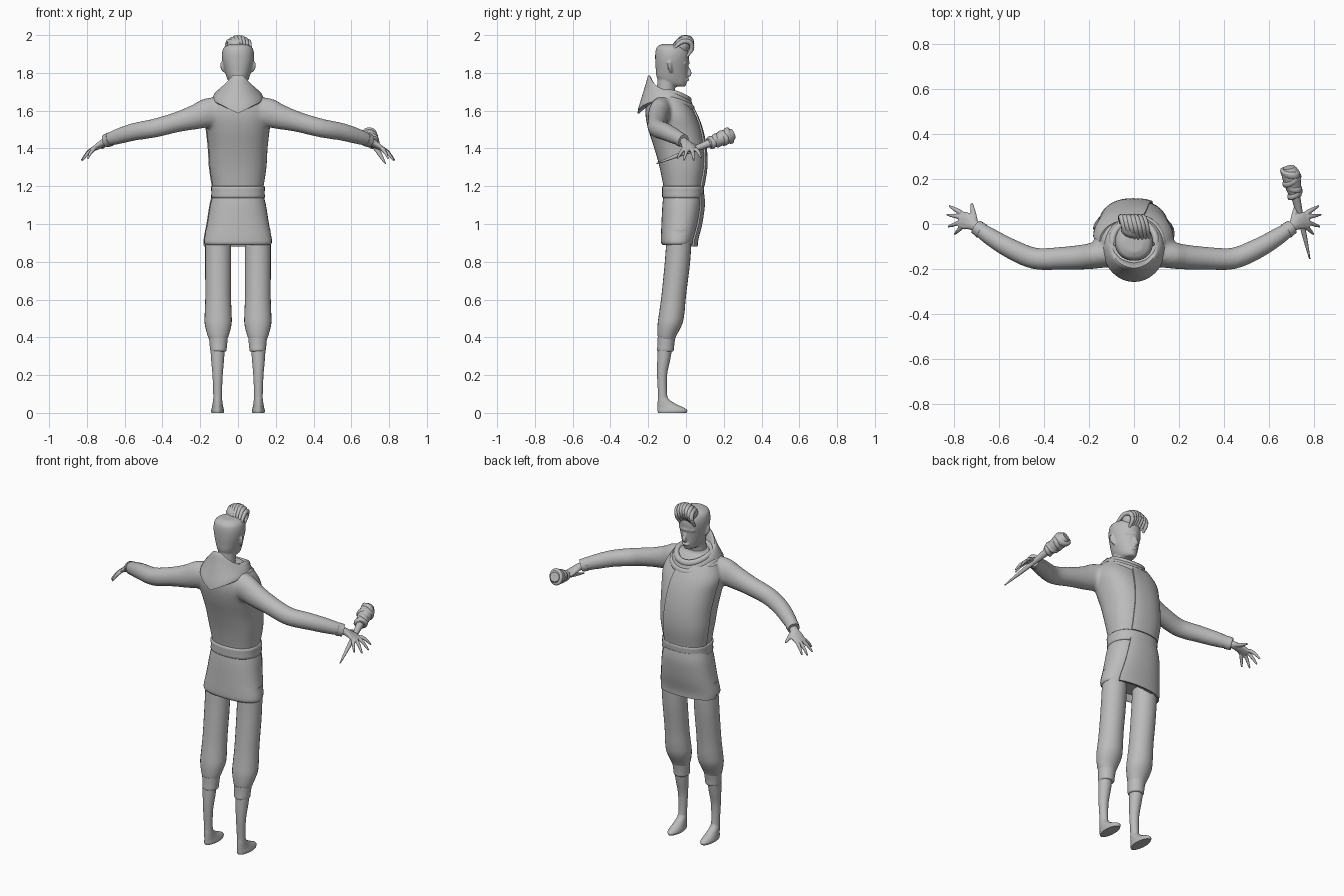
import bpy, bmesh, math
from mathutils import Vector as V

if "Cube" in bpy.data.objects:
    bpy.data.objects.remove(bpy.data.objects["Cube"])

grey = bpy.data.materials.new("plain_grey")
grey.diffuse_color = (0.5, 0.5, 0.5, 1)
grey.use_nodes = True
grey.node_tree.nodes["Principled BSDF"].inputs["Base Color"].default_value = grey.diffuse_color


def smooth_rows(rows, k=4):
    """Catmull-Rom interpolation of rows of numbers."""
    out = []
    for i in range(len(rows) - 1):
        a, b = rows[max(i - 1, 0)], rows[i]
        c, d = rows[i + 1], rows[min(i + 2, len(rows) - 1)]
        for j in range(k):
            t = j / k
            out.append([0.5 * (2 * q + (r - p) * t + (2 * p - 5 * q + 4 * r - s) * t * t
                               + (3 * q - p - 3 * r + s) * t ** 3)
                        for p, q, r, s in zip(a, b, c, d)])
    out.append(list(rows[-1]))
    return out


def spow(v, p):
    return math.copysign(abs(v) ** p, v)


def level_point(a, z, y0, y1, rx, xc=0, p=1.0, grow=0):
    """Point on a horizontal rounded cross-section."""
    return V((xc + (rx + grow) * spow(math.cos(a), p),
              (y0 + y1) / 2 + ((y1 - y0) / 2 + grow) * spow(math.sin(a), p), z))


def levels(rows, xc=0, p=1.0, n=32, k=4):
    return [[level_point(math.tau * i / n, *r, xc=xc, p=p) for i in range(n)]
            for r in smooth_rows(rows, k)]


def tube(path, n=14, k=4):
    """Rings along rows of (x, y, z, half width, half height)."""
    rows = smooth_rows(path, k)
    pts = [V(r[:3]) for r in rows]
    rings = []
    for i, r in enumerate(rows):
        t = (pts[min(i + 1, len(pts) - 1)] - pts[max(i - 1, 0)]).normalized()
        u = t.cross(V((0, 0, 1)))
        u = u.normalized() if u.length > 0.05 else V((1, 0, 0))
        w = u.cross(t)
        rings.append([pts[i] + u * r[3] * math.cos(math.tau * j / n)
                      + w * r[4] * math.sin(math.tau * j / n) for j in range(n)])
    return rings


def flip(path, s):
    return [(r[0] * s, *r[1:]) for r in path]


def build(name, parts, voxel=0, smooth=0, closed=False, sheet=False, thick=0, angle=50):
    """Skin each list of rings; optionally fuse the parts into one smooth skin."""
    bm = bmesh.new()
    for rings in parts:
        vs = [[bm.verts.new(p) for p in ring] for ring in rings]
        n, m = len(vs[0]), len(vs)
        for i in range(m if closed else m - 1):
            for j in range(n - 1 if sheet else n):
                a, b = vs[i], vs[(i + 1) % m]
                bm.faces.new((a[j], a[(j + 1) % n], b[(j + 1) % n], b[j]))
        if not closed and not sheet:
            bm.faces.new(vs[0])
            bm.faces.new(vs[-1])
    bmesh.ops.recalc_face_normals(bm, faces=bm.faces)
    me = bpy.data.meshes.new(name)
    bm.to_mesh(me)
    bm.free()
    ob = bpy.data.objects.new(name, me)
    bpy.context.collection.objects.link(ob)
    bpy.ops.object.select_all(action='DESELECT')
    ob.select_set(True)
    bpy.context.view_layer.objects.active = ob
    if voxel:
        m = ob.modifiers.new("fuse", 'REMESH')
        m.mode, m.voxel_size = 'VOXEL', voxel
        bpy.ops.object.modifier_apply(modifier="fuse")
    if smooth:
        m = ob.modifiers.new("soften", 'SMOOTH')
        m.factor, m.iterations = 0.5, smooth
        bpy.ops.object.modifier_apply(modifier="soften")
    if thick:
        m = ob.modifiers.new("thickness", 'SOLIDIFY')
        m.thickness, m.offset = thick, 0
        bpy.ops.object.modifier_apply(modifier="thickness")
    ob.data.materials.clear()
    ob.data.materials.append(grey)
    bpy.ops.object.shade_smooth_by_angle(angle=math.radians(angle))
    return ob


# jacket: torso fused with both sleeves; rows are (z, back y, front y, half width)
torso = [(1.16, -.115, .08, .13), (1.2, -.12, .088, .136), (1.3, -.14, .103, .151),
         (1.4, -.168, .1, .157), (1.5, -.2, .08, .168), (1.58, -.215, .05, .178),
         (1.65, -.207, .01, .15), (1.7, -.18, -.03, .09)]
arm = [(.08, -.12, 1.595, .07, .08), (.16, -.137, 1.588, .06, .078), (.22, -.146, 1.568, .056, .067),
       (.32, -.152, 1.54, .051, .054), (.44, -.153, 1.508, .048, .05), (.55, -.108, 1.488, .045, .047),
       (.64, -.055, 1.462, .039, .041), (.695, -.018, 1.443, .031, .033)]
build("jacket", [levels(torso, p=.85)] + [tube(flip(arm, s), 20) for s in (1, -1)],
      voxel=.009, smooth=8)

# jacket skirt, with the hem tucked inside
skirt = [(1.16, -.118, .08, .133), (1.1, -.125, .084, .148), (1.0, -.13, .07, .164),
         (.92, -.133, .05, .179), (.897, -.13, .042, .178), (.892, -.12, .032, .166),
         (.93, -.11, .03, .155)]
build("jacket_skirt", [levels(skirt, p=.85)])


# overlapping front panels that fade into the left side
def panel(name, rows, edge_top, edge_bottom, lift):
    rows = smooth_rows(rows)
    grid = []
    for i, r in enumerate(rows):
        f = i / (len(rows) - 1)
        start = math.radians(edge_bottom + (edge_top - edge_bottom) * f)
        grid.append([level_point(start + (3.0 - start) * j / 20, *r, p=.85,
                                 grow=lift * (1 - (j / 20) ** 3)) for j in range(21)])
    build(name, [grid], sheet=True, thick=.009)


panel("front_panel", torso[1:7], 82, 58, .006)
panel("skirt_panel", [(.882, -.13, .046, .178)] + skirt[3::-1], 58, 48, .012)

# belt
belt = [(1.138, -.118, .084, .135), (1.142, -.126, .093, .142), (1.168, -.126, .094, .141),
        (1.196, -.127, .096, .143), (1.2, -.12, .088, .136)]
build("belt", [levels(belt, p=.85, k=2)])

# legs
pants = [(.385, -.145, -.06, .045), (.41, -.15, -.05, .056), (.47, -.15, -.02, .071),
         (.53, -.142, -.008, .071), (.62, -.13, .0, .068), (.8, -.112, .022, .069), (.97, -.1, .032, .068)]
cuff = [(.325, -.145, -.07, .038), (.332, -.153, -.064, .043), (.36, -.151, -.062, .046), (.4, -.15, -.056, .05)]
calf = [(.04, -.148, -.09, .024), (.1, -.148, -.1, .023), (.2, -.153, -.1, .027), (.28, -.152, -.084, .034),
        (.36, -.148, -.07, .039)]
foot = [(0, -.148, .002, .032), (.012, -.15, .007, .034), (.026, -.15, -.008, .031),
        (.045, -.15, -.05, .027), (.07, -.149, -.088, .024), (.09, -.147, -.1, .021)]
for s, side in ((1, "right"), (-1, "left")):
    build(side + "_trouser_leg", [levels(pants, .105 * s, n=24)])
    build(side + "_leg_cuff", [levels(cuff, .104 * s, n=24)])
    build(side + "_calf", [levels(calf, .108 * s, n=20)])
    build(side + "_foot", [levels(foot, .108 * s, n=24)])

    # sleeve end, palm, fingers and thumb
    build(side + "_sleeve_cuff", [tube(flip([(.675, -.032, 1.449, .036, .038),
                                             (.7, -.013, 1.44, .033, .035)], s))])
    hand = [[(.68, -.028, 1.447, .022, .022), (.71, -.005, 1.432, .026, .02),
             (.74, .012, 1.412, .039, .016), (.775, .02, 1.392, .038, .011)],
            [(.705, .01, 1.425, .013, .013), (.713, .05, 1.412, .012, .011), (.72, .092, 1.402, .006, .006)]]
    for base, tip_x, tip_y, tip_z in ((.05, .82, .08, 1.35), (.03, .83, .042, 1.335),
                                      (.009, .825, -.012, 1.335), (-.01, .796, -.045, 1.345)):
        bx = .762 + .006 * (base > 0)
        hand.append([(bx, base, 1.398, .011, .011),
                     ((bx + tip_x) / 2, (base + tip_y) / 2, (1.398 + tip_z) / 2 + .007, .0095, .0095),
                     (tip_x, tip_y, tip_z, .005, .005)])
    build(side + "_hand", [tube(flip(h, s), 10) for h in hand], voxel=.004, smooth=3)

# head: neck, skull, nose, brow and ears fused together
neck = [(1.58, -.165, -.065, .056), (1.7, -.155, -.06, .05), (1.8, -.15, -.04, .05)]
skull = [(1.727, -.075, -.006, .026), (1.74, -.115, .002, .043), (1.77, -.152, .007, .058),
         (1.82, -.16, .01, .073), (1.87, -.163, .016, .084), (1.91, -.162, .014, .084),
         (1.938, -.153, -.005, .072), (1.953, -.125, -.035, .04)]
face = levels(skull, p=.9)
for ring in face:  # the jaw and face narrow toward the front
    for q in ring:
        q.x *= 1 - 2.2 * max(0, q.y + .07)
nose = [(0, .004, 1.84, .007, .007), (0, .014, 1.815, .01, .01), (0, .021, 1.795, .013, .01),
        (0, .006, 1.782, .009, .008)]
brow = [(-.05, -.012, 1.85, .009, .007), (0, .012, 1.853, .009, .008), (.05, -.012, 1.85, .009, .007)]
lips = [(-.022, .002, 1.763, .006, .005), (0, .01, 1.764, .008, .007), (.022, .002, 1.763, .006, .005)]
ears = [[(.072 * s, -.078, 1.805, .006, .008), (.08 * s, -.084, 1.83, .009, .016),
         (.084 * s, -.088, 1.858, .007, .012)] for s in (1, -1)]
build("head", [levels(neck, n=20), face] + [tube(t, 10) for t in [nose, brow, lips] + ears],
      voxel=.005, smooth=4)

# swept hair tuft: a core with diagonal locks
build("hair_core", [levels([(1.915, -.06, .012, .05), (1.945, -.065, .026, .058),
                            (1.97, -.055, .024, .05), (1.985, -.035, .008, .025)], n=20)])
locks = []
for i in range(-3, 4):
    x, h = i * .016, -.0022 * i * i
    locks.append(tube([(x - .012, .004, 1.905 + h, .006, .006), (x - .012, .03, 1.945 + h, .012, .012),
                       (x - .004, .022, 1.98 + h, .014, .013), (x + .008, -.02, 1.985 + h, .014, .013),
                       (x + .02, -.065, 1.95 + h, .006, .006)], 10))
build("hair_locks", locks)


# hood: rings of (back y, back z, half width, side z, front y, front z), pointed at the back
def hood_point(th, by, bz, sx, sz, fy, fz, sharp=1.0):
    c, s = math.cos(th), math.sin(th)
    back = min(1, sharp * (1 - abs(s))) if c > 0 else 0
    front = (-c) ** 1.5 if c < 0 else 0
    return V((sx * s, (by + fy) / 2 - (by - fy) / -2 * c * 1.0, sz + (bz - sz) * back + (fz - sz) * front))


hood = [(-.16, 1.65, .07, 1.665, -.03, 1.635, 1.3), (-.17, 1.72, .085, 1.7, -.015, 1.65, 1.3),
        (-.195, 1.79, .1, 1.712, .0, 1.665, 1.3), (-.215, 1.735, .117, 1.7, .02, 1.66, 1.15),
        (-.235, 1.67, .13, 1.68, .034, 1.635, 1), (-.257, 1.585, .137, 1.655, .034, 1.605, 1),
        (-.22, 1.61, .115, 1.635, .0, 1.595, 1)]
build("hood", [[[hood_point(math.tau * j / 48, *r) for j in range(48)]
                for r in smooth_rows(hood, 3)]], closed=True)

# two rolled scarf folds around the neck
for k, spec in enumerate([(-.17, 1.71, .097, 1.692, .014, 1.655), (-.2, 1.675, .125, 1.655, .03, 1.612)]):
    ring = [hood_point(math.tau * j / 40, *spec) for j in range(40)]
    rolls = []
    for j, q in enumerate(ring):
        out = V((math.sin(math.tau * j / 40), -math.cos(math.tau * j / 40), 0))
        rolls.append([q + out * .016 * math.cos(math.tau * i / 10)
                      + V((0, 0, .02 * math.sin(math.tau * i / 10))) for i in range(10)])
    build("scarf_fold_%d" % (k + 1), [rolls], closed=True)

# torch: tapered handle and a wrapped head
tail, tip = V((.78, -.155, 1.32)), V((.688, .252, 1.477))


def along(rows, k=4):
    return tube([(*(tail.lerp(tip, t)), r, r) for t, r in rows], 18, k)


build("torch_handle", [along([(0, .003), (.2, .009), (.5, .015), (.72, .022)])])
build("torch_core", [along([(.68, .026), (.8, .036), (.93, .04), (1, .026)])])
for i, (t, r) in enumerate([(.71, .033), (.78, .037), (.86, .041), (.94, .044)]):
    d = .012 * (-1) ** i
    wrap = along([(t - .034, r - .011), (t - .02, r), (t + .02, r), (t + .034, r - .011)], 3)
    for ring in wrap:  # alternate tilt for a bound look
        for q in ring:
            q.y += d * (q.x - tail.lerp(tip, t).x) / .04
    build("torch_wrap_%d" % (i + 1), [wrap])
